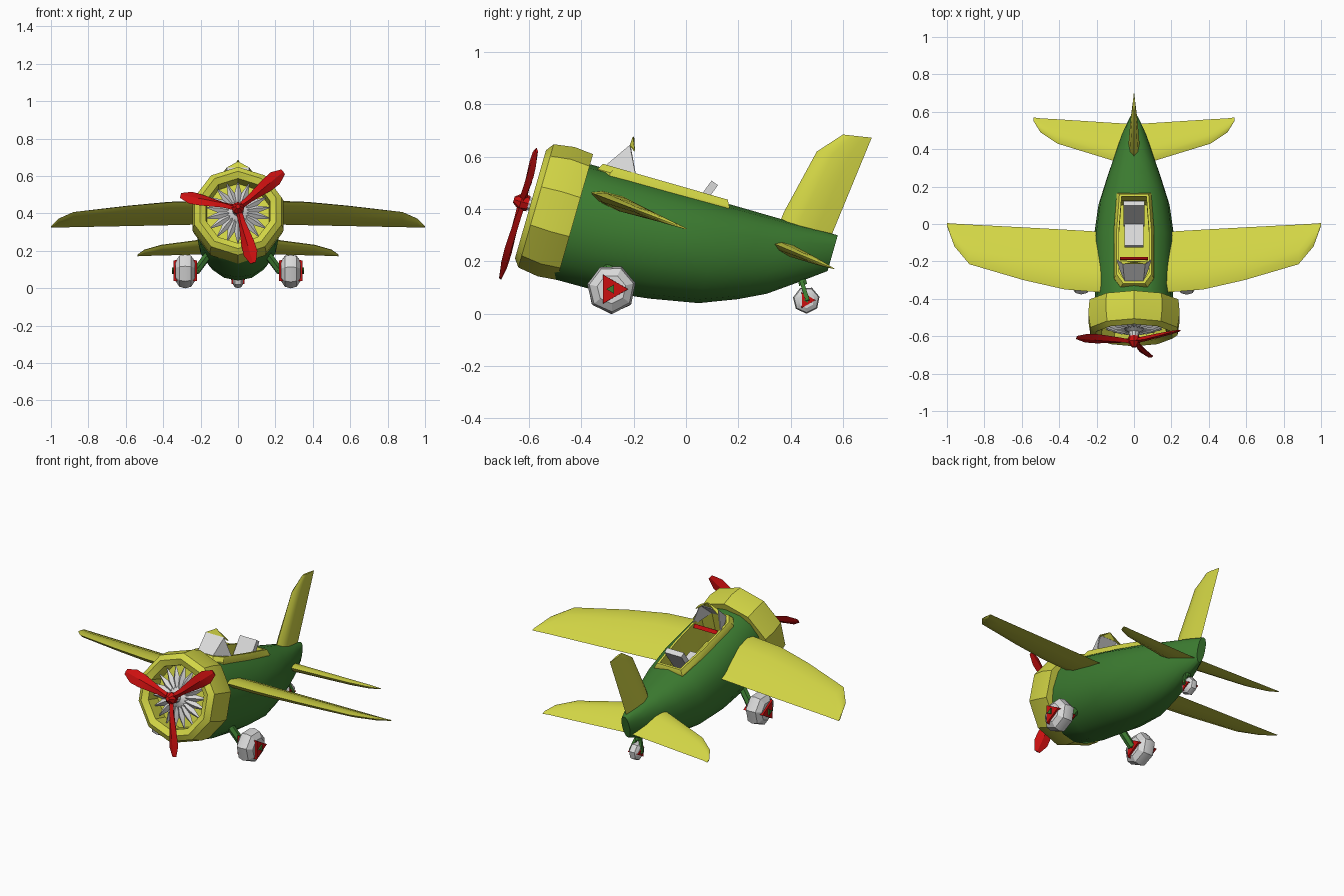
import bpy, bmesh
from math import sin, cos, pi, radians
from mathutils import Vector, Matrix

old = bpy.data.objects.get("Cube")
if old:
    bpy.data.objects.remove(old, do_unlink=True)


def material(name, rgb):
    m = bpy.data.materials.new(name)
    m.use_nodes = True
    m.diffuse_color = (*rgb, 1)
    m.node_tree.nodes["Principled BSDF"].inputs["Base Color"].default_value = (*rgb, 1)
    return m


YELLOW = material("yellow paint", (0.65, 0.67, 0.06))
GREEN = material("green paint", (0.045, 0.2, 0.03))
RED = material("red paint", (0.6, 0.005, 0.005))
GREY = material("light grey", (0.7, 0.7, 0.7))

# The body sits nose up: local y runs back along the body from the nose
TILT = Matrix.Translation((0, -0.583, 0.415)) @ Matrix.Rotation(radians(-16), 4, 'X')
FLAT = Matrix()


def finish(bm, name, mat, frame=FLAT, angle=40):
    bmesh.ops.recalc_face_normals(bm, faces=bm.faces)
    bm.transform(frame)
    mesh = bpy.data.meshes.new(name)
    bm.to_mesh(mesh)
    bm.free()
    mesh.materials.append(mat)
    ob = bpy.data.objects.new(name, mesh)
    bpy.context.collection.objects.link(ob)
    if angle:
        smooth(ob, angle)
    return ob


def smooth(ob, angle):
    bpy.ops.object.select_all(action='DESELECT')
    ob.select_set(True)
    bpy.context.view_layer.objects.active = ob
    bpy.ops.object.shade_smooth_by_angle(angle=radians(angle))


def loft(bm, rings, closed=False):
    """Skin a row of equal point rings; cap the ends unless the row is closed."""
    rows = [[bm.verts.new(p) for p in ring] for ring in rings]
    pairs = list(zip(rows, rows[1:])) + ([(rows[-1], rows[0])] if closed else [])
    for a, b in pairs:
        for i in range(len(a)):
            j = (i + 1) % len(a)
            bm.faces.new((a[i], a[j], b[j], b[i]))
    if not closed:
        bm.faces.new(rows[0])
        bm.faces.new(rows[-1])


def circle(n, r, y=0, turn=0.0):
    return [(r * cos(2 * pi * i / n + turn), y, r * sin(2 * pi * i / n + turn)) for i in range(n)]


def airfoil(le, te, normal, thick):
    le, te, n = Vector(le), Vector(te), Vector(normal) * thick / 2
    at = lambda f, h: le.lerp(te, f) + n * h
    return [le, at(.12, .7), at(.35, 1), at(.7, .55), te, at(.7, -.55), at(.35, -1), at(.12, -.7)]


def box(name, mat, p, q, width, thick):
    """Slab running from p to q in the side plane."""
    p, q = Vector(p), Vector(q)
    n = Vector((1, 0, 0)).cross(q - p).normalized() * thick / 2
    x = Vector((width / 2, 0, 0))
    bm = bmesh.new()
    loft(bm, [[c - x - n, c + x - n, c + x + n, c - x + n] for c in (p, q)])
    return finish(bm, name, mat, angle=0)


def rod(name, mat, p, q, r, n=6):
    p, q = Vector(p), Vector(q)
    rot = (q - p).to_track_quat('Y', 'Z')
    bm = bmesh.new()
    loft(bm, [[c + rot @ Vector(v) for v in circle(n, r)] for c in (p, q)])
    return finish(bm, name, mat)


# Fuselage: distance back, half width, top, bottom
def body_ring(y, w, top, bottom, n=16):
    mid, h = (top + bottom) / 2, (top - bottom) / 2
    ring = []
    for i in range(n):
        c, s = cos(2 * pi * i / n), sin(2 * pi * i / n)
        k = 0.82 if s > 0 else 1
        ring.append((w * abs(c) ** k * (1 if c > 0 else -1), y, mid + h * abs(s) ** k * (1 if s > 0 else -1)))
    return ring


bm = bmesh.new()
loft(bm, [body_ring(*s) for s in (
    (.11, .2, .2, -.22), (.16, .205, .21, -.25), (.31, .215, .21, -.248), (.52, .217, .21, -.222),
    (.71, .19, .21, -.186), (.85, .145, .21, -.13), (.95, .11, .21, -.08), (1.06, .07, .21, 0),
    (1.15, .025, .21, .068))])
fuselage = finish(bm, "fuselage", GREEN, TILT, 0)
fuselage.data.materials.append(YELLOW)


# Cockpit opening cut into the fuselage
def cockpit_ring(z, grow):
    half = [(.05, .22), (.085, .27), (.085, .5), (.07, .7)]
    pts = half + [(-x, y) for x, y in reversed(half)]
    return [(x + grow * (1 if x > 0 else -1), y + grow * (1 if y > .46 else -1), z) for x, y in pts]


bm = bmesh.new()
loft(bm, [cockpit_ring(.04, 0), cockpit_ring(.4, 0)])
cutter = finish(bm, "cockpit_cutter", YELLOW, TILT, 0)
cutter.hide_render = True
cut = fuselage.modifiers.new("cockpit", 'BOOLEAN')
cut.object, cut.solver, cut.material_mode = cutter, 'EXACT', 'TRANSFER'
bpy.context.view_layer.objects.active = fuselage
fuselage.select_set(True)
bpy.ops.object.modifier_apply(modifier=cut.name)
bpy.data.objects.remove(cutter, do_unlink=True)
smooth(fuselage, 40)

# Cockpit rim
bm = bmesh.new()
loft(bm, [cockpit_ring(.14, .022), cockpit_ring(.2, .022), cockpit_ring(.225, .008),
          cockpit_ring(.225, -.004), cockpit_ring(.14, -.004)], closed=True)
finish(bm, "cockpit_rim", YELLOW, TILT, 30)

# Engine cowling with an open front and a back wall
bm = bmesh.new()
loft(bm, [circle(10, r, y, pi / 10) for r, y in (
    (.2, .165), (.25, .165), (.257, .09), (.245, .01), (.215, -.012), (.18, .005), (.175, .09))])
finish(bm, "cowling", YELLOW, TILT, 35)

# Engine: ring of pointed radial cylinders round a hub
bm = bmesh.new()
for i in range(18):
    turn = Matrix.Rotation(2 * pi * i / 18, 4, 'Y')
    loft(bm, [[turn @ Vector((x * w, y + d * w, z)) for x, d in ((1, 0), (0, -1), (-1, 0), (0, 1))]
              for w, y, z in ((.012, .03, .03), (.021, .035, .1), (.003, .045, .17))])
loft(bm, [circle(10, r, y) for r, y in ((.075, .09), (.07, .03), (.03, .005), (.022, -.04))])
finish(bm, "engine", GREY, TILT, 25)

# Propeller
bm = bmesh.new()
for deg in (40, 167, 285):
    turn = Matrix.Rotation(radians(deg - 90), 4, 'Y').inverted()
    rings = []
    for r, chord, thick, pitch in ((0, .016, .014, 0), (.08, .02, .014, 30), (.2, .038, .011, 24),
                                   (.26, .04, .009, 20), (.315, .016, .005, 16)):
        spin = Matrix.Rotation(radians(pitch), 4, 'Z')
        rings.append([turn @ (spin @ Vector((x, y, 0)) + Vector((0, -.045, r)))
                      for x, y in ((chord, 0), (0, thick), (-chord, 0), (0, -thick))])
    loft(bm, rings)
loft(bm, [circle(8, r, y) for r, y in ((.03, -.02), (.034, -.05), (.012, -.078))])
finish(bm, "propeller", RED, TILT, 25)

# Wings and tailplanes: span, leading y, trailing y, thickness, on a sloping plane
wing = ((.12, -.37, -.045, .06), (.37, -.35, -.03, .055), (.59, -.3, -.018, .045),
        (.88, -.215, -.003, .03), (.96, -.12, .002, .02), (1, -.01, .005, .006))
tailplane = ((.02, .32, .535, .05), (.1, .335, .54, .045), (.41, .43, .56, .03),
             (.5, .49, .565, .02), (.537, .55, .57, .006))
for label, table, z0, slope in (("wing", wing, .325, -.38), ("tailplane", tailplane, .408, -.417)):
    for side, s in (("left", 1), ("right", -1)):
        bm = bmesh.new()
        loft(bm, [airfoil((s * x, a, z0 + slope * a), (s * x, b, z0 + slope * b), (0, .36, .93), t)
                  for x, a, b, t in table])
        finish(bm, f"{side}_{label}", YELLOW)

# Tail fin
bm = bmesh.new()
loft(bm, [airfoil((0, a, za), (0, b, zb), (1, 0, 0), t) for a, za, b, zb, t in (
    (.35, .33, .54, .26, .06), (.375, .39, .575, .345, .056),
    (.5, .62, .68, .6, .036), (.6, .685, .71, .673, .012))])
finish(bm, "tail_fin", YELLOW)

# Windscreen with a yellow arch along its top
def sheet(name, mat, faces):
    bm = bmesh.new()
    for f in faces:
        bm.faces.new([bm.verts.new(p) for p in f])
    bmesh.ops.remove_doubles(bm, verts=bm.verts, dist=.0001)
    ob = finish(bm, name, mat, angle=0)
    ob.modifiers.new("glass", 'SOLIDIFY').thickness = .006


def pair(y, z, x):
    return Vector((x, y, z)), Vector((-x, y, z))


nose, nose_r = pair(-.31, .565, .05)
foot, foot_r = pair(-.19, .515, .1)
brow, brow_r = pair(-.215, .645, .06)
peak = Vector((0, -.203, .678))
sheet("windscreen", GREY, [(nose, nose_r, brow_r, brow), (nose, foot, brow), (nose_r, foot_r, brow_r)])
sheet("windscreen_arch", YELLOW, [(brow, brow_r, peak), (brow, peak, (.075, -.195, .625)),
                                  (brow_r, peak, (-.075, -.195, .625))])

# Seat and instrument bar
box("seat_back", GREY, (0, 0, .35), (0, .11, .5), .11, .03)
box("seat_cushion", GREY, (0, -.12, .39), (0, .01, .35), .1, .04)
box("instrument_bar", RED, (0, -.19, .535), (0, -.18, .515), .15, .008)


# Wheels: lumpy six-sided tyre, red triangular hub caps, green axle
def wheel(name, x, y, z, r, w, s):
    place = Matrix.Translation((x, y, z)) @ Matrix.Rotation(-s * pi / 2, 4, 'Z')
    bm = bmesh.new()
    loft(bm, [circle(7, r * k, w * d, .2) for k, d in ((.6, -1), (.93, -.6), (1.02, 0), (.93, .6), (.6, 1))])
    finish(bm, name + "_tyre", GREY, place, 30)
    bm = bmesh.new()
    loft(bm, [circle(3, r * k, w * d, 0 if s < 0 else pi) for k, d in ((.68, -1.2), (.72, 0), (.68, 1.2))])
    finish(bm, name + "_hub", RED, place, 0)
    rod(name + "_axle", GREEN, (x - w * 1.35, y, z), (x + w * 1.35, y, z), r * .22, 3)


for side, s in (("left", 1), ("right", -1)):
    wheel(f"{side}_wheel", s * .282, -.285, .094, .093, .052, s)
    rod(f"{side}_wheel_strut", GREEN, (s * .15, -.3, .19), (s * .225, -.285, .09), .022)
wheel("tail_wheel", 0, .46, .052, .051, .028, 1)

# Tail wheel leg with a fork
rod("tail_wheel_leg", GREEN, (0, .43, .18), (0, .448, .11), .018)
for side, s in (("left", 1), ("right", -1)):
    rod(f"{side}_tail_fork", GREEN, (s * .01, .44, .13), (s * .036, .465, .05), .011, 4)
